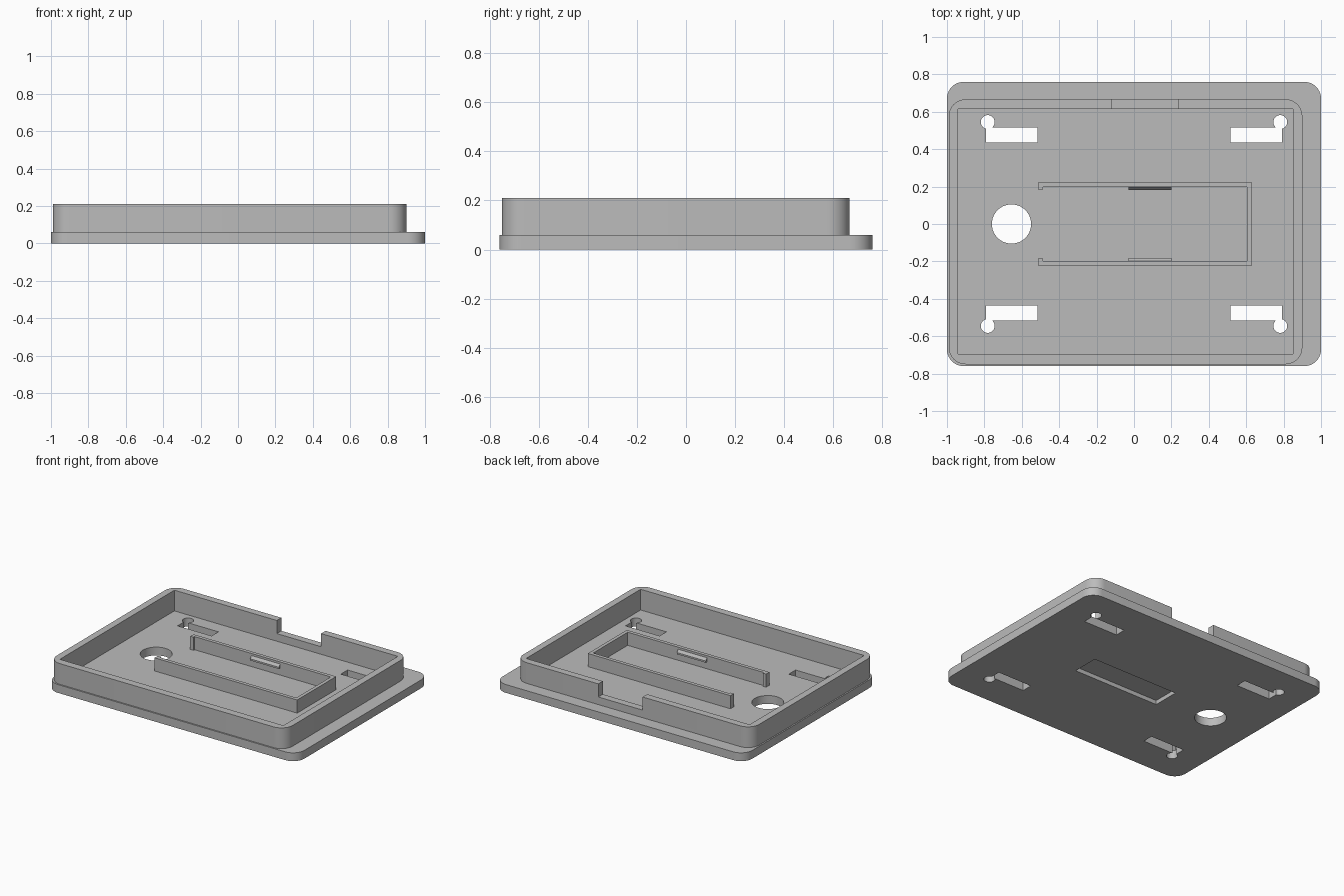
import bpy, bmesh, math

if "Cube" in bpy.data.objects:
    bpy.data.objects.remove(bpy.data.objects["Cube"])

grey = bpy.data.materials.new("light grey plastic")
grey.diffuse_color = (0.5, 0.5, 0.5, 1)
grey.use_nodes = True
grey.node_tree.nodes["Principled BSDF"].inputs["Base Color"].default_value = grey.diffuse_color


def prism(name, pts, z0, z1):
    """Extrude an xy outline from z0 to z1."""
    bm = bmesh.new()
    base = bm.faces.new([bm.verts.new((x, y, z0)) for x, y in pts])
    ext = bmesh.ops.extrude_face_region(bm, geom=[base])
    for v in ext["geom"]:
        if isinstance(v, bmesh.types.BMVert):
            v.co.z = z1
    bmesh.ops.recalc_face_normals(bm, faces=bm.faces)
    me = bpy.data.meshes.new(name)
    bm.to_mesh(me)
    bm.free()
    me.materials.append(grey)
    ob = bpy.data.objects.new(name, me)
    bpy.context.collection.objects.link(ob)
    return ob


def box(name, x0, x1, y0, y1, z0, z1):
    return prism(name, [(x0, y0), (x1, y0), (x1, y1), (x0, y1)], z0, z1)


def rounded(name, x0, x1, y0, y1, z0, z1, r, n=10):
    pts = []
    corners = [(x1 - r, y1 - r), (x0 + r, y1 - r), (x0 + r, y0 + r), (x1 - r, y0 + r)]
    for k, (cx, cy) in enumerate(corners):
        for i in range(n + 1):
            a = math.pi / 2 * (k + i / n)
            pts.append((cx + r * math.cos(a), cy + r * math.sin(a)))
    return prism(name, pts, z0, z1)


def disc(name, x, y, r, z0, z1, n):
    return prism(name, [(x + r * math.cos(2 * math.pi * i / n), y + r * math.sin(2 * math.pi * i / n))
                        for i in range(n)], z0, z1)


def combine(target, tool, op):
    """Apply a boolean and discard the tool."""
    bpy.context.view_layer.objects.active = target
    m = target.modifiers.new("bool", "BOOLEAN")
    m.operation, m.object, m.solver = op, tool, "EXACT"
    bpy.ops.object.modifier_apply(modifier=m.name)
    bpy.data.objects.remove(tool)


T = 0.06  # plate thickness

# Base plate with cable hole, four keyhole slots and a shallow recess underneath
plate = rounded("base_plate", -1, 1, -0.76, 0.76, 0, T, 0.09)
combine(plate, disc("cable_hole", -0.655, 0, 0.105, -0.1, 0.2, 48), "DIFFERENCE")
for sx in (-1, 1):
    for sy in (-1, 1):
        xs = sorted((sx * 0.517, sx * 0.79))
        ys = sorted((sy * 0.437, sy * 0.515))
        combine(plate, box("slot", *xs, *ys, -0.1, 0.2), "DIFFERENCE")
        combine(plate, disc("slot_end", sx * 0.782, sy * 0.545, 0.037, -0.1, 0.2, 32), "DIFFERENCE")
combine(plate, box("recess", -0.27, 0.42, -0.095, 0.1, -0.1, 0.03), "DIFFERENCE")

# Rim wall: rounded outside, square inside, with a notch at the back
rim = rounded("rim_wall", -0.99, 0.90, -0.75, 0.667, T, 0.21, 0.09)
combine(rim, box("rim_inside", -0.94, 0.85, -0.695, 0.615, 0, 0.3), "DIFFERENCE")
combine(rim, box("notch", -0.12, 0.235, 0.55, 0.75, 0.115, 0.3), "DIFFERENCE")

# Cradle: U-shaped wall open on the left, with small end lips
half = [(0.63, 0.223), (-0.512, 0.223), (-0.512, 0.185), (-0.487, 0.185), (-0.487, 0.197), (0.605, 0.197)]
cradle = prism("cradle", half + [(x, -y) for x, y in reversed(half)], T, 0.155)

# Snap wedges inside the cradle
for s, name in ((1, "snap_back"), (-1, "snap_front")):
    snap = box(name, -0.03, 0.20, *sorted((s * 0.182, s * 0.197)), 0.11, 0.14)
    for v in snap.data.vertices:
        if v.co.z > 0.13 and abs(v.co.y) < 0.19:
            v.co.z = 0.122

# Smooth the rounded corners, keep edges crisp
for ob in (plate, rim):
    bpy.ops.object.select_all(action="DESELECT")
    ob.select_set(True)
    bpy.context.view_layer.objects.active = ob
    bpy.ops.object.shade_smooth_by_angle(angle=math.radians(30))
